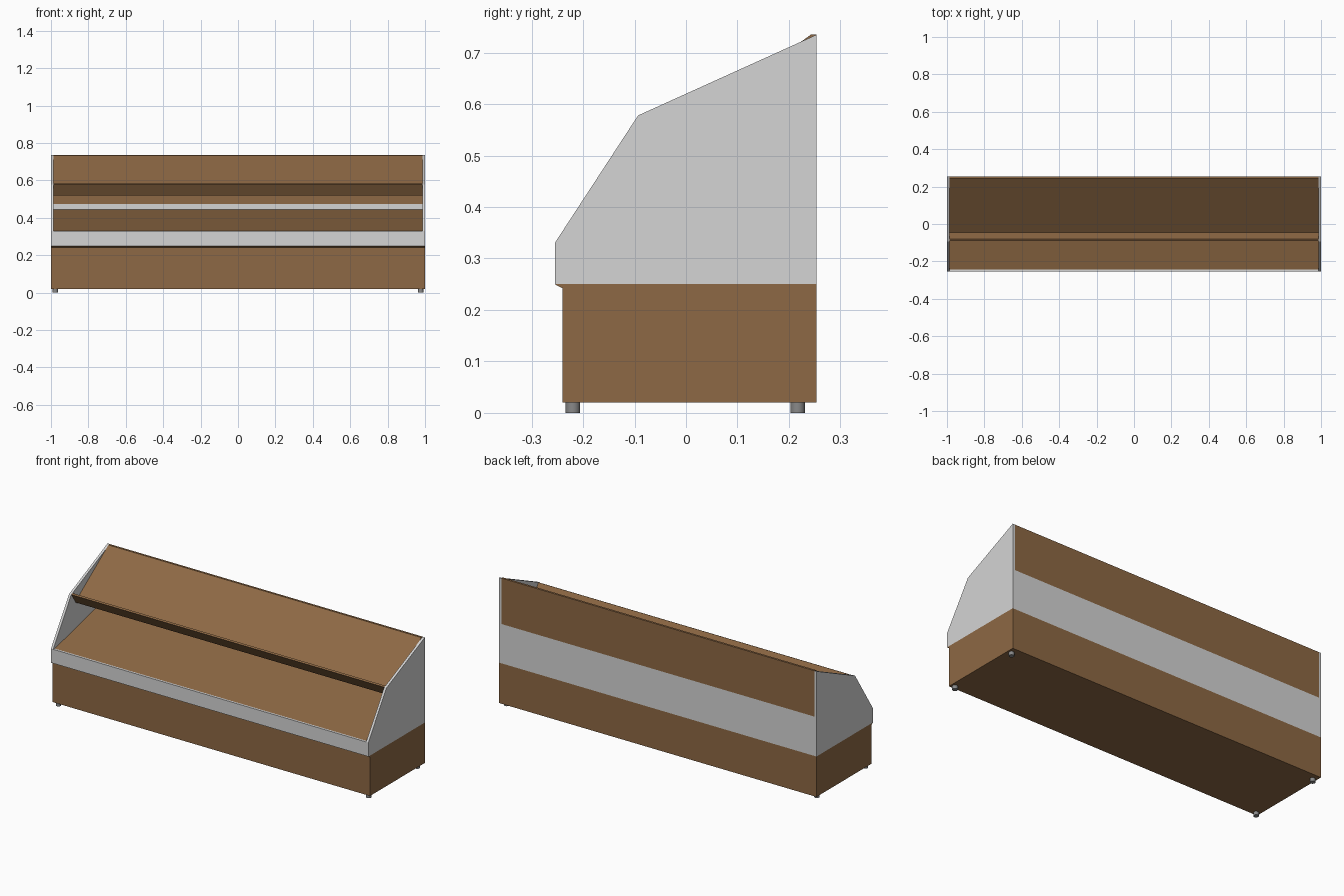
import bpy, bmesh

if "Cube" in bpy.data.objects:
    bpy.data.objects.remove(bpy.data.objects["Cube"])


def material(name, rgb):
    m = bpy.data.materials.new(name)
    m.diffuse_color = (*rgb, 1)
    m.use_nodes = True
    m.node_tree.nodes["Principled BSDF"].inputs["Base Color"].default_value = m.diffuse_color
    return m


BROWN = material("wood_brown", (0.27, 0.14, 0.058))
GREY = material("light_grey", (0.66, 0.66, 0.66))
METAL = material("foot_grey", (0.25, 0.25, 0.25))


def extrude(name, profile, x0, x1, mat):
    """Closed (y, z) profile extruded along x."""
    bm = bmesh.new()
    a = [bm.verts.new((x0, y, z)) for y, z in profile]
    b = [bm.verts.new((x1, y, z)) for y, z in profile]
    bm.faces.new(a)
    bm.faces.new(b[::-1])
    n = len(profile)
    for i in range(n):
        j = (i + 1) % n
        bm.faces.new((a[i], b[i], b[j], a[j]))
    bmesh.ops.recalc_face_normals(bm, faces=bm.faces)
    me = bpy.data.meshes.new(name)
    bm.to_mesh(me)
    bm.free()
    me.materials.append(mat)
    ob = bpy.data.objects.new(name, me)
    bpy.context.collection.objects.link(ob)
    return ob


def box(name, y0, y1, z0, z1, x, mat):
    return extrude(name, [(y0, z0), (y1, z0), (y1, z1), (y0, z1)], -x, x, mat)


BACK, IN = 0.254, 0.986

# wooden plinth with a small flare under the front panel
extrude("base", [(-0.24, 0.02), (BACK, 0.02), (BACK, 0.25),
                 (-0.255, 0.25), (-0.24, 0.242)], -1, 1, BROWN)

# grey end panels
side = [(-0.255, 0.25), (BACK, 0.25), (BACK, 0.735), (-0.093, 0.578), (-0.255, 0.33)]
extrude("side_panel_left", side, -1, -IN, GREY)
extrude("side_panel_right", side, IN, 1, GREY)

# front and back panels
box("front_panel", -0.255, -0.243, 0.25, 0.33, IN, GREY)
box("back_panel_lower", 0.242, BACK, 0.25, 0.474, IN, GREY)
box("back_panel_upper", 0.242, BACK, 0.474, 0.735, IN, BROWN)

# sloping lower shelf
extrude("lower_shelf", [(-0.243, 0.328), (0.242, 0.445), (0.242, 0.433), (-0.243, 0.316)],
        -IN, IN, BROWN)

# steep upper shelf and its front lip
extrude("upper_shelf", [(-0.05, 0.528), (0.243, 0.735), (0.243, 0.723), (-0.047, 0.519)],
        -IN, IN, BROWN)
extrude("upper_shelf_lip", [(-0.09, 0.578), (-0.08, 0.583), (-0.042, 0.526), (-0.052, 0.519)],
        -IN, IN, BROWN)

# feet
for x in (-0.977, 0.977):
    for y in (-0.22, 0.217):
        bpy.ops.mesh.primitive_cylinder_add(vertices=24, radius=0.014, depth=0.022,
                                            location=(x, y, 0.011))
        foot = bpy.context.object
        foot.name = "foot"
        foot.data.materials.append(METAL)
        bpy.ops.object.shade_smooth_by_angle()
